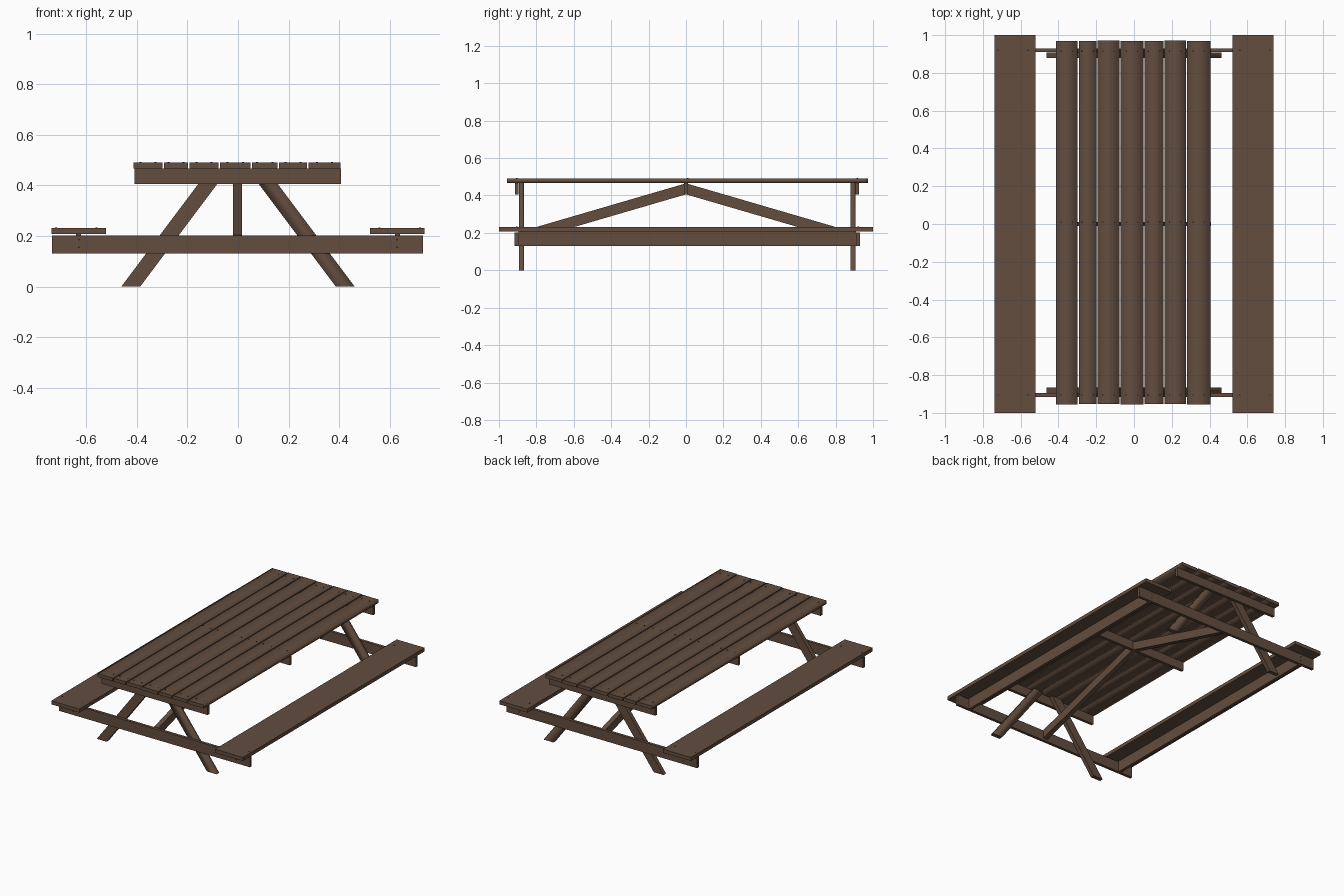
import bpy
import bmesh
from mathutils import Vector

cube = bpy.data.objects.get("Cube")
if cube:
    bpy.data.objects.remove(cube)


def material(name, rgb):
    mat = bpy.data.materials.new(name)
    mat.use_nodes = True
    mat.diffuse_color = (*rgb, 1)
    mat.node_tree.nodes["Principled BSDF"].inputs["Base Color"].default_value = (*rgb, 1)
    return mat


WOOD = material("brown wood", (0.125, 0.075, 0.049))
IRON = material("dark iron", (0.02, 0.014, 0.011))


def finish(name, bm, mat):
    mesh = bpy.data.meshes.new(name)
    bm.to_mesh(mesh)
    bm.free()
    mesh.materials.append(mat)
    obj = bpy.data.objects.new(name, mesh)
    bpy.context.collection.objects.link(obj)
    return obj


def prism(name, outline, place, lo, hi, soft_axis=None):
    """Extrude a 2D outline from lo to hi; soft_axis rounds the shading of the long edges."""
    bm = bmesh.new()
    rings = [[bm.verts.new(place(a, b, d)) for a, b in outline] for d in (lo, hi)]
    bm.faces.new(rings[0])
    bm.faces.new(rings[1])
    n = len(outline)
    for i in range(n):
        j = (i + 1) % n
        bm.faces.new((rings[0][i], rings[0][j], rings[1][j], rings[1][i]))
    bmesh.ops.recalc_face_normals(bm, faces=bm.faces)
    if soft_axis is not None:
        bm.normal_update()
        for face in bm.faces:
            face.smooth = True
            if abs(face.normal[soft_axis]) > 0.9:
                for edge in face.edges:
                    edge.smooth = False
    return finish(name, bm, WOOD)


def along_y(a, b, d):
    return (a, d, b)


def along_x(a, b, d):
    return (d, a, b)


def board(name, x, y, z, soft_axis=None):
    outline = [(x[0], z[0]), (x[1], z[0]), (x[1], z[1]), (x[0], z[1])]
    return prism(name, outline, along_y, *y, soft_axis)


def nails(name, spots, normal):
    """Small flat nail heads on a surface."""
    bm = bmesh.new()
    turn = Vector((0, 0, 1)).rotation_difference(Vector(normal)).to_matrix().to_4x4()
    for spot in spots:
        turn.translation = spot
        bmesh.ops.create_cone(bm, cap_ends=True, segments=8, radius1=0.004,
                              radius2=0.004, depth=0.003, matrix=turn)
    finish(name, bm, IRON)


# Tabletop planks of uneven width
seams = [-0.417, -0.295, -0.195, -0.075, 0.053, 0.159, 0.277, 0.408]
for i, (a, b) in enumerate(zip(seams, seams[1:])):
    shift = 0.002 * (i % 3)
    board(f"table_plank_{i + 1}", (a + 0.003, b - 0.003),
          (-0.956 + shift, 0.968 + shift), (0.468, 0.491), soft_axis=1)
    mid = (a + b) / 2
    nails(f"table_nails_{i + 1}",
          [(mid + s, y, 0.491) for s in (-0.03, 0.03) for y in (-0.905, 0.01, 0.915)],
          (0, 0, 1))

# Cleats under the tabletop
for name, y in (("front", -0.905), ("middle", 0.0), ("back", 0.915)):
    board(f"{name}_cleat", (-0.41, 0.407), (y - 0.01, y + 0.01), (0.406, 0.468))

# Benches with a rail under each
for name, s in (("left", 1), ("right", -1)):
    xs = sorted((s * 0.522, s * 0.738))
    board(f"{name}_seat", xs, (-1, 1), (0.207, 0.232))
    rail = sorted((s * 0.622, s * 0.642))
    board(f"{name}_seat_rail", rail, (-0.895, 0.91), (0.13, 0.207))
    nails(f"{name}_seat_nails",
          [(s * x, y, 0.232) for x in (0.56, 0.72) for y in (-0.905, 0.92)], (0, 0, 1))

# End frames: long cross beam and splayed legs
for name, beam_y, leg_y, out in (("front", -0.906, -0.88, -1), ("back", 0.92, 0.893, 1)):
    board(f"{name}_cross_beam", (-0.737, 0.733), (beam_y - 0.01, beam_y + 0.01), (0.13, 0.202))
    nails(f"{name}_beam_nails",
          [(x, beam_y + out * 0.01, z) for x in (-0.63, 0.63) for z in (0.155, 0.185)],
          (0, out, 0))
    for side, s in (("left", 1), ("right", -1)):
        leg = [(s * 0.462, 0), (s * 0.387, 0), (s * 0.037, 0.466), (s * 0.112, 0.466)]
        prism(f"{name}_{side}_leg", leg, along_y, leg_y - 0.014, leg_y + 0.014,
              soft_axis=2 if s > 0 else None)

# Diagonal braces from the middle cleat down to the cross beams
for name, s, reach in (("front", -1, 0.895), ("back", 1, 0.91)):
    drop = 0.292 * reach
    brace = [(0, 0.406), (0, 0.465), (s * reach, 0.465 - drop), (s * reach, 0.406 - drop)]
    prism(f"{name}_brace", brace, along_x, -0.019, 0.015)
